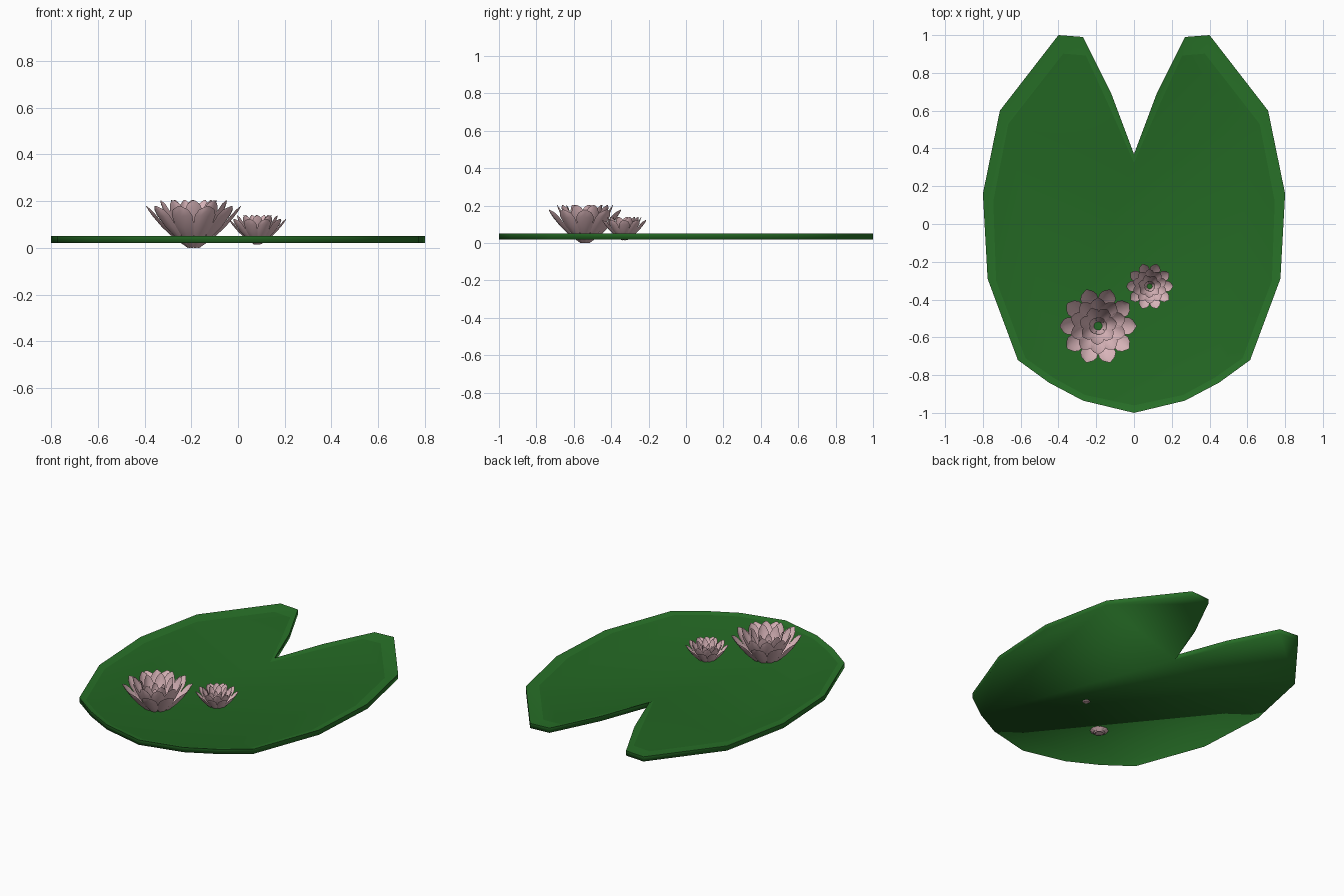
import bpy, bmesh, math

if "Cube" in bpy.data.objects:
    bpy.data.objects.remove(bpy.data.objects["Cube"])

def material(name, rgb):
    m = bpy.data.materials.new(name)
    m.diffuse_color = (*rgb, 1)
    m.use_nodes = True
    m.node_tree.nodes["Principled BSDF"].inputs["Base Color"].default_value = m.diffuse_color
    return m

RIM = material("leaf rim green", (0.021, 0.165, 0.021))
TOP = material("leaf green", (0.017, 0.138, 0.017))
PINK = material("petal pink", (0.74, 0.49, 0.52))

def finish(name, bm, mats, angle):
    me = bpy.data.meshes.new(name)
    bm.to_mesh(me)
    bm.free()
    for m in mats:
        me.materials.append(m)
    ob = bpy.data.objects.new(name, me)
    bpy.context.collection.objects.link(ob)
    bpy.ops.object.select_all(action='DESELECT')
    ob.select_set(True)
    bpy.context.view_layer.objects.active = ob
    bpy.ops.object.shade_smooth_by_angle(angle=math.radians(angle))
    return ob

# Lily pad: right half outlines from notch to front, mirrored
outer = [(0, .37), (.12, .69), (.27, .99), (.40, 1), (.71, .60), (.80, .16),
         (.775, -.29), (.615, -.72), (.45, -.84), (.27, -.935), (0, -1)]
inner = [(0, .325), (.13, .62), (.255, .892), (.375, .902), (.665, .53), (.745, .12),
         (.73, -.30), (.575, -.71), (.425, -.815), (.26, -.905), (0, -.96)]

def full(half):
    return half + [(-x, y) for x, y in half[-2:0:-1]]

bm = bmesh.new()
loops = [[bm.verts.new((x, y, z)) for x, y in full(h)]
         for h, z in ((outer, .02), (outer, .05), (inner, .041))]
n = len(loops[0])
for a, b in zip(loops, loops[1:]):
    for i in range(n):
        j = (i + 1) % n
        bm.faces.new((a[i], a[j], b[j], b[i]))
bm.faces.new(loops[0])
top = bm.faces.new(loops[2])
top.material_index = 1
bmesh.ops.recalc_face_normals(bm, faces=bm.faces[:])
finish("lily_pad", bm, [RIM, TOP], 95)

# Petal rings: count, phase, profile rows of (radius, height, half width)
RINGS = [
    (10, 0, [(.025, .0, .012), (.085, .042, .024), (.135, .088, .042),
             (.175, .135, .046), (.193, .160, .034), (.203, .178, .006)]),
    (10, 18, [(.022, .004, .010), (.070, .050, .020), (.108, .105, .036),
              (.132, .155, .038), (.144, .185, .026), (.150, .203, .005)]),
    (7, 10, [(.018, .008, .010), (.048, .050, .020), (.074, .105, .033),
             (.090, .155, .033), (.096, .185, .022), (.100, .204, .005)]),
    (5, 0, [(.010, .010, .008), (.026, .050, .016), (.042, .095, .024),
            (.048, .130, .022), (.048, .155, .014), (.046, .168, .003)]),
]

def flower(name, cx, cy, z0, s):
    bm = bmesh.new()
    for count, phase, rows in RINGS:
        for k in range(count):
            a = math.radians(phase) + math.tau * k / count
            ca, sa = math.cos(a), math.sin(a)
            grid = []
            for r, z, w in rows:
                row = []
                for u in (-1, -.55, 0, .55, 1):
                    cup = .4 * w * u * u      # edges curl inward and up
                    rr, zz, t = r - cup * .75, z + cup * .3, u * w
                    row.append(bm.verts.new((cx + s * (rr * ca - t * sa),
                                             cy + s * (rr * sa + t * ca), z0 + s * zz)))
                grid.append(row)
            for p, q in zip(grid, grid[1:]):
                for i in range(4):
                    bm.faces.new((p[i], p[i + 1], q[i + 1], q[i]))
    # closed base under the petals
    for sign in (0,):
        bm.faces.new([bm.verts.new((cx + s * .035 * math.cos(math.tau * i / 10),
                                    cy + s * .035 * math.sin(math.tau * i / 10),
                                    z0 + s * .006)) for i in range(10)][::-1])
    finish(name, bm, [PINK], 40)

flower("large_flower", -.19, -.54, 0, 1)
flower("small_flower", .083, -.33, .015, .61)
